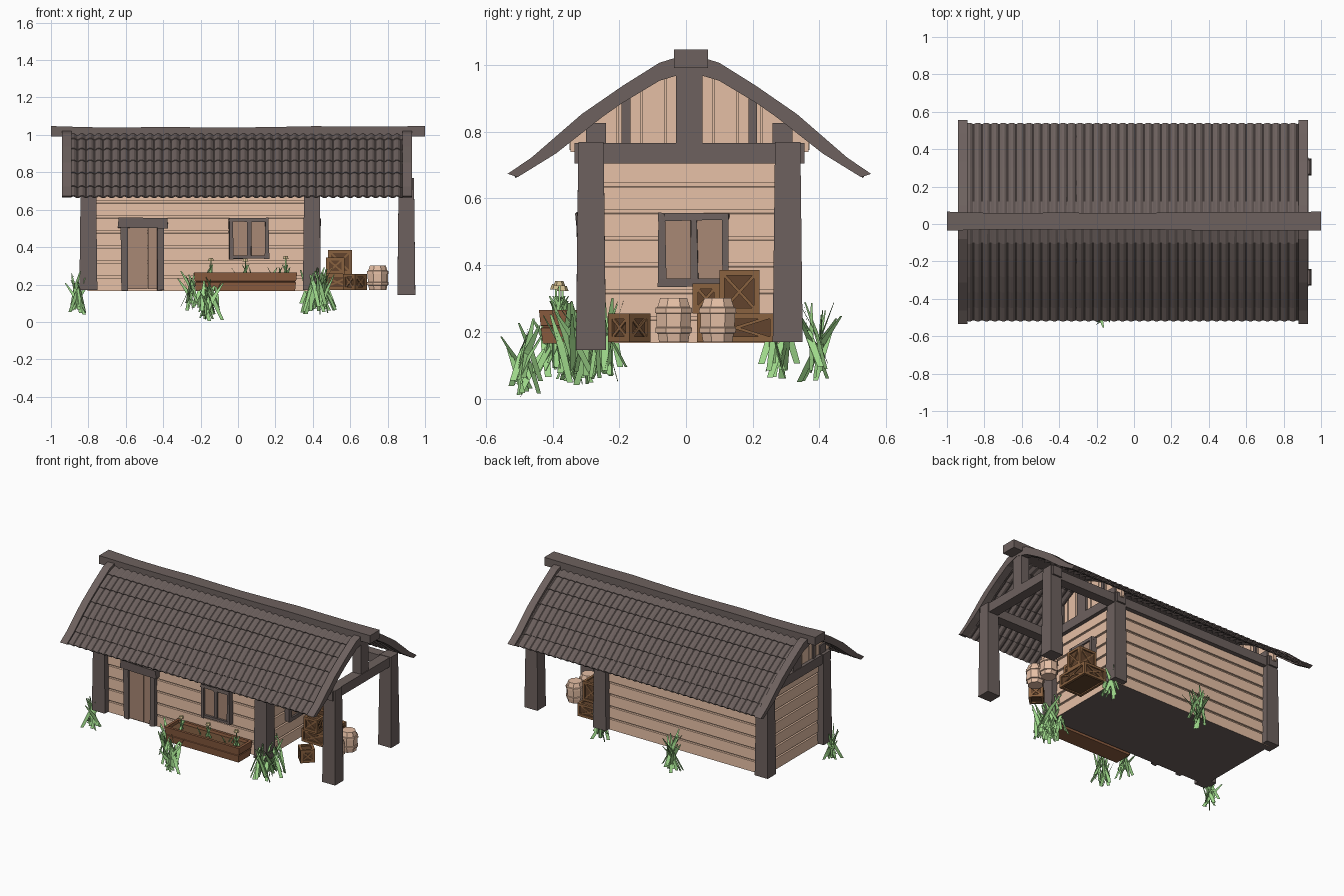
import bpy, bmesh, math, random
from mathutils import Vector, Matrix

if "Cube" in bpy.data.objects:
    bpy.data.objects.remove(bpy.data.objects["Cube"])
random.seed(4)
CY = 0.01  # y of the ridge line


def material(name, r, g, b):
    m = bpy.data.materials.new(name)
    m.diffuse_color = [((c / 255 + .055) / 1.055) ** 2.4 for c in (r, g, b)] + [1]
    m.use_nodes = True
    m.node_tree.nodes["Principled BSDF"].inputs["Base Color"].default_value = m.diffuse_color
    return m


TIMBER = material("dark timber", 109, 97, 94)
WALL = material("tan planks", 229, 191, 165)
DOOR = material("door brown", 168, 136, 117)
CRATE = material("crate brown", 138, 98, 64)
DARK = material("crate shadow brown", 98, 68, 45)
PLANTER = material("planter brown", 142, 94, 65)
SOIL = material("soil", 110, 80, 55)
GRASS = material("grass green", 158, 216, 138)
FLOWER = material("flower pale", 205, 185, 140)


def finish(bm, name, *mats):
    bmesh.ops.recalc_face_normals(bm, faces=bm.faces)
    me = bpy.data.meshes.new(name)
    bm.to_mesh(me)
    bm.free()
    for m in mats:
        me.materials.append(m)
    ob = bpy.data.objects.new(name, me)
    bpy.context.collection.objects.link(ob)
    return ob


def loft(bm, rings, bottom=True, top=True):
    """Stack of rectangles (x0, x1, y0, y1, z) joined into one skin."""
    vs = [[bm.verts.new(p) for p in ((a, c, z), (b, c, z), (b, d, z), (a, d, z))] for a, b, c, d, z in rings]
    for lo, hi in zip(vs, vs[1:]):
        for i in range(4):
            bm.faces.new((lo[i], lo[(i + 1) % 4], hi[(i + 1) % 4], hi[i]))
    b = bm.faces.new(vs[0]) if bottom else None
    t = bm.faces.new(vs[-1]) if top else None
    return b, t


def box(bm, x0, x1, y0, y1, z0, z1, flare=0, jit=0):
    n = len(bm.verts)
    loft(bm, [(x0 - flare, x1 + flare, y0 - flare, y1 + flare, z0), (x0, x1, y0, y1, z1)])
    bm.verts.ensure_lookup_table()
    for v in bm.verts[n:]:
        v.co += Vector([random.uniform(-jit, jit) for _ in range(3)])


def bar(bm, p, q, w, t):
    """Square bar between two points."""
    p, q = Vector(p), Vector(q)
    m = Matrix.Translation((p + q) / 2) @ (q - p).to_track_quat('Z', 'Y').to_matrix().to_4x4()
    bmesh.ops.create_cube(bm, size=1, matrix=m @ Matrix.Diagonal((w, t, (q - p).length, 1)))


def prism(bm, pts, x0, x1):
    """Extrude a (y, z) outline along x."""
    a = [bm.verts.new((x0, y, z)) for y, z in pts]
    b = [bm.verts.new((x1, y, z)) for y, z in pts]
    bm.faces.new(a)
    bm.faces.new(b[::-1])
    for i in range(len(pts)):
        j = (i + 1) % len(pts)
        bm.faces.new((a[i], a[j], b[j], b[i]))


# Roof curve: distance from ridge line -> height
TOP = [(0, 1.035), (.09, 1.007), (.2, .938), (.323, .853), (.473, .723), (.545, .674)]
LOW = [(0, .98), (.09, .953), (.2, .887), (.26, .845), (.4, .735), (.515, .664)]


def height(curve, d):
    for (a, za), (b, zb) in zip(curve, curve[1:]):
        if d <= b or b == curve[-1][0]:
            return za + (zb - za) * (d - a) / (b - a)


# Roof tiles: overlapping wavy rows on both slopes
bm = bmesh.new()
rows = [.02, .108, .193, .284, .367, .45, .522]
COLS, SEG = 39, 6
for s in (-1, 1):
    for d0, d1 in zip(rows, rows[1:]):
        prev = None
        for i in range(COLS * SEG + 1):
            x = -.892 + 1.776 * i / (COLS * SEG)
            w = .006 * math.sin(2 * math.pi * i / SEG)
            cur = [bm.verts.new((x, CY + s * (d + .6 * w), height(TOP, d) - .024 + lift + .8 * w))
                   for d, lift in ((d0, 0), (d1 + .004, .006))]
            if prev:
                bm.faces.new((prev[0], prev[1], cur[1], cur[0]))
            prev = cur
tiles = finish(bm, "roof_tiles", TIMBER)
mod = tiles.modifiers.new("thickness", 'SOLIDIFY')
mod.thickness, mod.offset = .008, 0

# Curved end boards
bm = bmesh.new()
outline = ([(CY - d, z) for d, z in TOP[::-1]] + [(CY + d, z) for d, z in TOP[1:]]
           + [(CY + d, z) for d, z in LOW[::-1]] + [(CY - d, z) for d, z in LOW[1:]])
for x0 in (-.94, .88):
    prism(bm, outline, x0, x0 + .05)
finish(bm, "end_boards", TIMBER)

# Ridge beam, slightly uneven along its length
bm = bmesh.new()
ring0 = None
N = 10
for i in range(N + 1):
    x = -1 + 2 * i / N
    j = random.uniform(-.004, .004) if 0 < i < N else .004
    y0, y1, z0, z1 = CY - .042 - j, CY + .052 + j, .992, 1.043 + j
    ring = [bm.verts.new((x, y, z)) for y, z in ((y0, z0), (y1, z0), (y1, z1), (y0, z1))]
    if ring0:
        for k in range(4):
            bm.faces.new((ring0[k], ring0[(k + 1) % 4], ring[(k + 1) % 4], ring[k]))
    if i in (0, N):
        bm.faces.new(ring)
    ring0 = ring
finish(bm, "ridge_beam", TIMBER)

# Posts, tie beams, wall plates, king posts and gable struts
bm = bmesh.new()
for x in (-.80, .395, .9):
    for s in (-1, 1):
        y = CY + s * .295
        zz = .145 if (x > .8 and s < 0) else .17
        box(bm, x - .041, x + .041, y - .038, y + .038, zz, .77, flare=.007)
finish(bm, "posts", TIMBER)
bm = bmesh.new()
for x in (-.80, .395, .898):
    box(bm, x - .034, x + .034, CY - .345, CY + .345, .705, .767)
    box(bm, x - .03, x + .03, CY - .04, CY + .04, .76, .985)
for x in (-.80, .395):
    for s in (-1, 1):
        for d, w in ((.19, .013), (.28, .03)):
            y = CY + s * d
            box(bm, x - .022, x + .022, y - w, y + w, .76, height(LOW, d + w) + .02)
for s in (-1, 1):
    y = CY + s * .295
    box(bm, -.84, .93, y - .033, y + .033, .70, .76)
finish(bm, "roof_frame", TIMBER)

# House walls: lapped horizontal planks in one skin, dark floor underneath
bm = bmesh.new()
rings = []
for k in range(7):
    z = .166 + .08 * k
    for dz, inset in ((0, 0), (.068, .002), (.07, .012), (.08, .012)):
        rings.append((-.805 + inset, .405 - inset, -.29 + inset, .31 - inset, z + dz))
floor, _ = loft(bm, rings, top=False)
floor.material_index = 1
finish(bm, "plank_walls", WALL, TIMBER)

# Gable planks over a backing panel
bm = bmesh.new()
backing = [(d, z + .014) for d, z in LOW[:4]] + [(.36, .78)]
panel = [(CY - d, z) for d, z in backing[::-1]] + [(CY + d, z) for d, z in backing[1:]]
for x in (-.80, .395):
    for k in range(-5, 5):
        a, b = CY + k * .072 + .003, CY + (k + 1) * .072 - .003
        prism(bm, [(a, .74), (b, .74), (b, height(LOW, abs(b - CY)) + .012),
                   (a, height(LOW, abs(a - CY)) + .012)], x - .012, x + .012)
    prism(bm, [(CY + .36, .745), (CY - .36, .745)] + panel, x - .004, x + .004)
finish(bm, "gable_planks", WALL)


# Door and windows, built on the front wall or on the porch wall
def on_wall(bm, side, u0, u1, z0, z1, depth, jit=0.0):
    if side == "front":
        box(bm, u0, u1, -.285 - depth, -.28, z0, z1, jit=jit)
    else:
        box(bm, .395, .40 + depth, u0, u1, z0, z1, jit=jit)


bm = bmesh.new()
on_wall(bm, "front", -.64, -.375, .503, .557, .045, .004)
on_wall(bm, "front", -.625, -.588, .17, .51, .03, .003)
on_wall(bm, "front", -.432, -.395, .17, .51, .03, .003)
finish(bm, "door_frame", TIMBER)
bm = bmesh.new()
for k in range(3):
    on_wall(bm, "front", -.59 + .054 * k, -.538 + .054 * k, .175, .507, .018)
finish(bm, "door", DOOR)
for side, u in (("front", .058), ("porch", .024)):
    bm = bmesh.new()
    for a, b, z0, z1 in ((-.106, .106, .535, .555), (-.1, .1, .337, .357), (-.106, -.085, .337, .55),
                         (.085, .106, .337, .55), (-.011, .011, .35, .54)):
        on_wall(bm, side, u + a, u + b, z0, z1, .04, .004)
    finish(bm, side + "_window_frame", TIMBER)
    bm = bmesh.new()
    for s in (-1, 1):
        on_wall(bm, side, u + s * .047 - .039, u + s * .047 + .039, .352, .538, .026)
    finish(bm, side + "_window_shutters", DOOR)


# Crates: dark box with edge bars and cross braces
def crate(name, cx, cy, z0, sx, sy, sz, turn=0):
    hx, hy, hz, w = sx / 2, sy / 2, sz / 2, .016
    rot = Matrix.Translation((cx, cy, z0 + hz)) @ Matrix.Rotation(turn, 4, 'Z')
    bm = bmesh.new()
    box(bm, -hx + .008, hx - .008, -hy + .008, hy - .008, -hz + .008, hz - .008)
    for f in bm.faces:
        f.material_index = 1
    ex, ey, ez = hx - w / 2, hy - w / 2, hz - w / 2
    for a in (-1, 1):
        for b in (-1, 1):
            bar(bm, (-hx, a * ey, b * ez), (hx, a * ey, b * ez), w, w)
            bar(bm, (a * ex, -hy, b * ez), (a * ex, hy, b * ez), w, w)
            bar(bm, (a * ex, b * ey, -hz), (a * ex, b * ey, hz), w, w)
            bar(bm, (a * (hx - .007), -ey, -b * ez), (a * (hx - .007), ey, b * ez), .009, .009)
            bar(bm, (-ex, a * (hy - .007), -b * ez), (ex, a * (hy - .007), b * ez), .009, .009)
    bm.transform(rot)
    finish(bm, name, CRATE, DARK)


crate("wide_crate", .53, .15, .17, .17, .235, .085)
crate("small_crate", .625, -.17, .17, .09, .09, .085, math.pi / 4)
crate("tall_stacked_crate", .545, .16, .255, .13, .12, .13)
crate("low_stacked_crate", .52, .06, .255, .10, .08, .09)

# Barrels: eight-sided, with raised bands
profile = [(.044, .17), (.048, .195), (.054, .197), (.055, .212), (.051, .214), (.052, .255),
           (.056, .257), (.055, .272), (.049, .274), (.040, .302)]
for n, (x, y) in enumerate(((.745, -.037), (.75, .095))):
    bm = bmesh.new()
    rings = [[bm.verts.new((x + r * 1.08 * math.cos((i + .5) * math.pi / 4),
                            y + r * 1.08 * math.sin((i + .5) * math.pi / 4), z)) for i in range(8)]
             for r, z in profile]
    for lo, hi in zip(rings, rings[1:]):
        for i in range(8):
            bm.faces.new((lo[i], lo[(i + 1) % 8], hi[(i + 1) % 8], hi[i]))
    bm.faces.new(rings[0])
    bm.faces.new(rings[-1])
    finish(bm, "barrel_%d" % (n + 1), WALL)

# Planter box with soil
bm = bmesh.new()
rings = [(-.225 - g, .305 + g, -.43 - g, -.31 + g, z) for g, z in
         ((0, .165), (.005, .211), (.001, .213), (.001, .217), (.006, .219), (.011, .265),
          (-.006, .265), (-.008, .247))]
_, soil = loft(bm, rings)
soil.material_index = 1
finish(bm, "planter", PLANTER, SOIL)


# Grass: crossed leaning flat blades
def blade(bm, x, y, z0, length, lean, width):
    a = random.uniform(0, 2 * math.pi)
    side = Vector((math.cos(a), math.sin(a), 0)) * width / 2
    b = random.uniform(0, 2 * math.pi)
    tilt = Vector((math.cos(b), math.sin(b), 0)) * lean
    pts = []
    for t, w, bend in ((0, .8, -.5), (.55, 1, .05), (1, .3, .65)):
        c = Vector((x, y, z0 + length * t)) + tilt * length * bend
        pts.append((bm.verts.new(c - side * w), bm.verts.new(c + side * w)))
    for p, q in zip(pts, pts[1:]):
        bm.faces.new((p[0], p[1], q[1], q[0]))


clumps = [(-.855, -.31, .04, .23, .02, .02, 14), (-.26, -.40, .06, .21, .025, .03, 12),
          (-.15, -.485, .005, .22, .04, .03, 18), (.42, -.30, .04, .27, .06, .09, 44),
          (.43, .28, .06, .23, .02, .04, 16), (-.17, .395, .05, .26, .03, .03, 16)]
for n, (x, y, z, h, rx, ry, count) in enumerate(clumps):
    bm = bmesh.new()
    for k in range(count):
        z0 = z if k == 0 else z + random.uniform(0, .06)
        blade(bm, x + random.uniform(-rx, rx), y + random.uniform(-ry, ry), z0,
              h * random.uniform(.6, .82), random.uniform(.2, .6), .024)
    finish(bm, "grass_clump_%d" % (n + 1), GRASS)

# Flowers and sprouts in the planter
bm = bmesh.new()
heads = bmesh.new()
for x, y, z in ((-.145, -.39, .335), (.04, -.37, .33), (.255, -.38, .345)):
    bar(bm, (x, y, .245), (x, y, z), .006, .006)
    bmesh.ops.create_cone(heads, cap_ends=True, segments=6, radius1=.018, radius2=.012, depth=.016,
                          matrix=Matrix.Translation((x, y, z)))
    for k in range(4):
        blade(bm, x, y, .247, .06, .5, .016)
for k in range(8):
    blade(bm, random.uniform(-.2, .28), random.uniform(-.41, -.34), .247, .045, .5, .014)
finish(bm, "flower_stems", GRASS)
finish(heads, "flower_heads", FLOWER)
